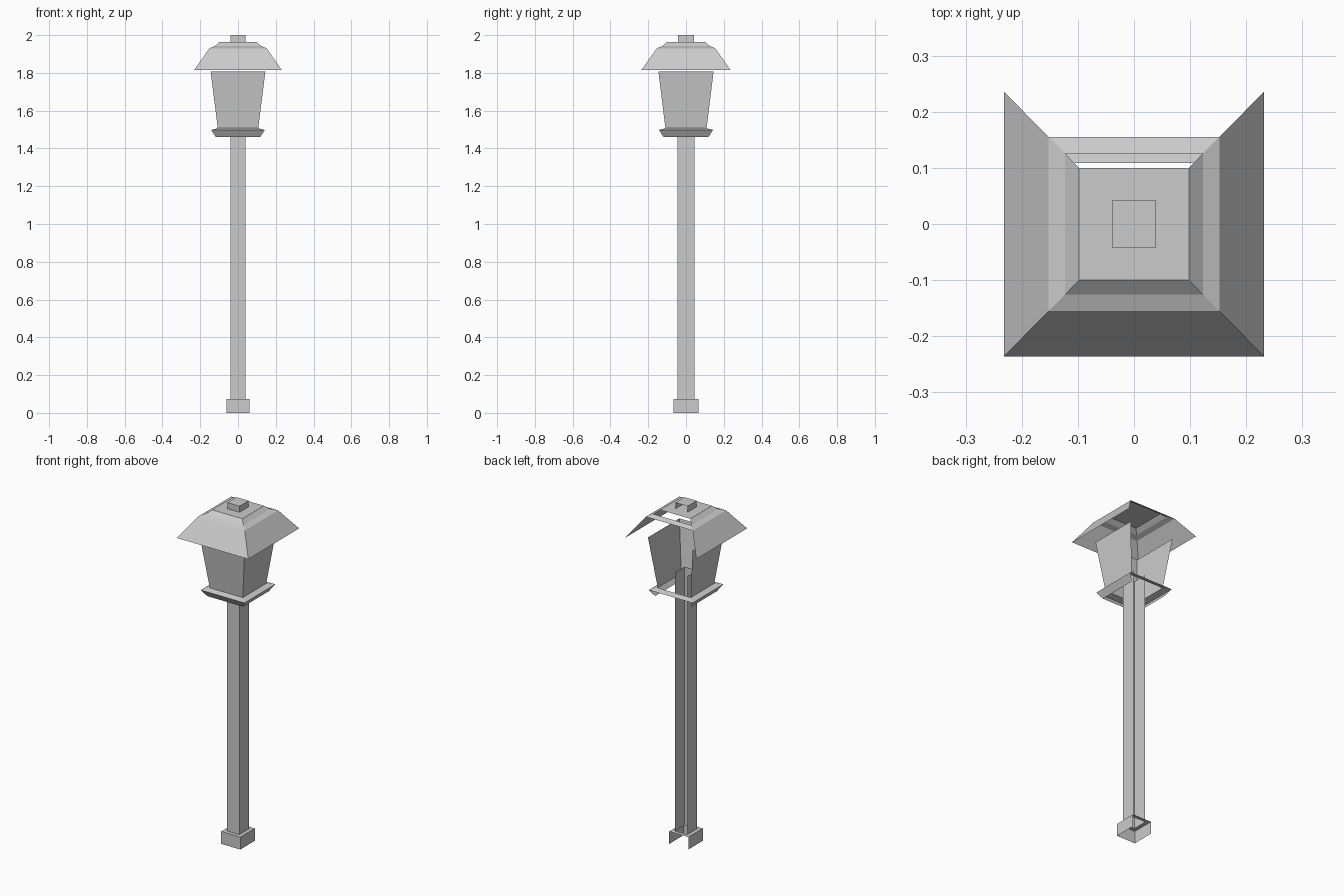
import bpy
import bmesh

if "Cube" in bpy.data.objects:
    bpy.data.objects.remove(bpy.data.objects["Cube"])


def shell(name, levels, open_bands=(), top=False):
    """Square stacked shell. levels: (half_x, half_y, z) from bottom to top.
    Bands listed in open_bands have no back (+y) panel."""
    bm = bmesh.new()
    rings = []
    for hx, hy, z in levels:
        corners = ((-hx, -hy), (hx, -hy), (hx, hy), (-hx, hy))
        rings.append([bm.verts.new((x, y, z)) for x, y in corners])
    for band, (low, high) in enumerate(zip(rings, rings[1:])):
        for i in range(4):
            if i == 2 and band in open_bands:
                continue
            j = (i + 1) % 4
            bm.faces.new((low[i], low[j], high[j], high[i]))
    if top:
        bm.faces.new(rings[-1])
    mesh = bpy.data.meshes.new(name)
    bm.to_mesh(mesh)
    bm.free()
    obj = bpy.data.objects.new(name, mesh)
    bpy.context.collection.objects.link(obj)
    return obj


# Foot: open-backed walls with a flat collar around the post
shell("base", [(0.062, 0.067, 0), (0.062, 0.067, 0.073), (0.04, 0.045, 0.073)], {0})

# Post: open-backed, rising a little way into the lantern
shell("post", [(0.04, 0.045, 0.073), (0.04, 0.045, 1.59)], {0})

# Tray: flared sides and a slightly sloped rim below the lantern
shell("tray", [(0.117, 0.119, 1.46), (0.142, 0.143, 1.498), (0.107, 0.109, 1.507)], {0})

# Lantern panes: tapered, open at the back
shell("lantern_panes", [(0.107, 0.109, 1.507), (0.145, 0.146, 1.807)], {0})

# Roof: steep skirt, flatter shoulder, steep crown, flat plate
shell("roof", [(0.232, 0.236, 1.815), (0.152, 0.155, 1.93),
               (0.123, 0.126, 1.942), (0.098, 0.1, 1.964)], {0, 2}, top=True)

# Finial block on top of the roof
shell("finial", [(0.039, 0.042, 1.964), (0.039, 0.042, 2.0)], {0}, top=True)
